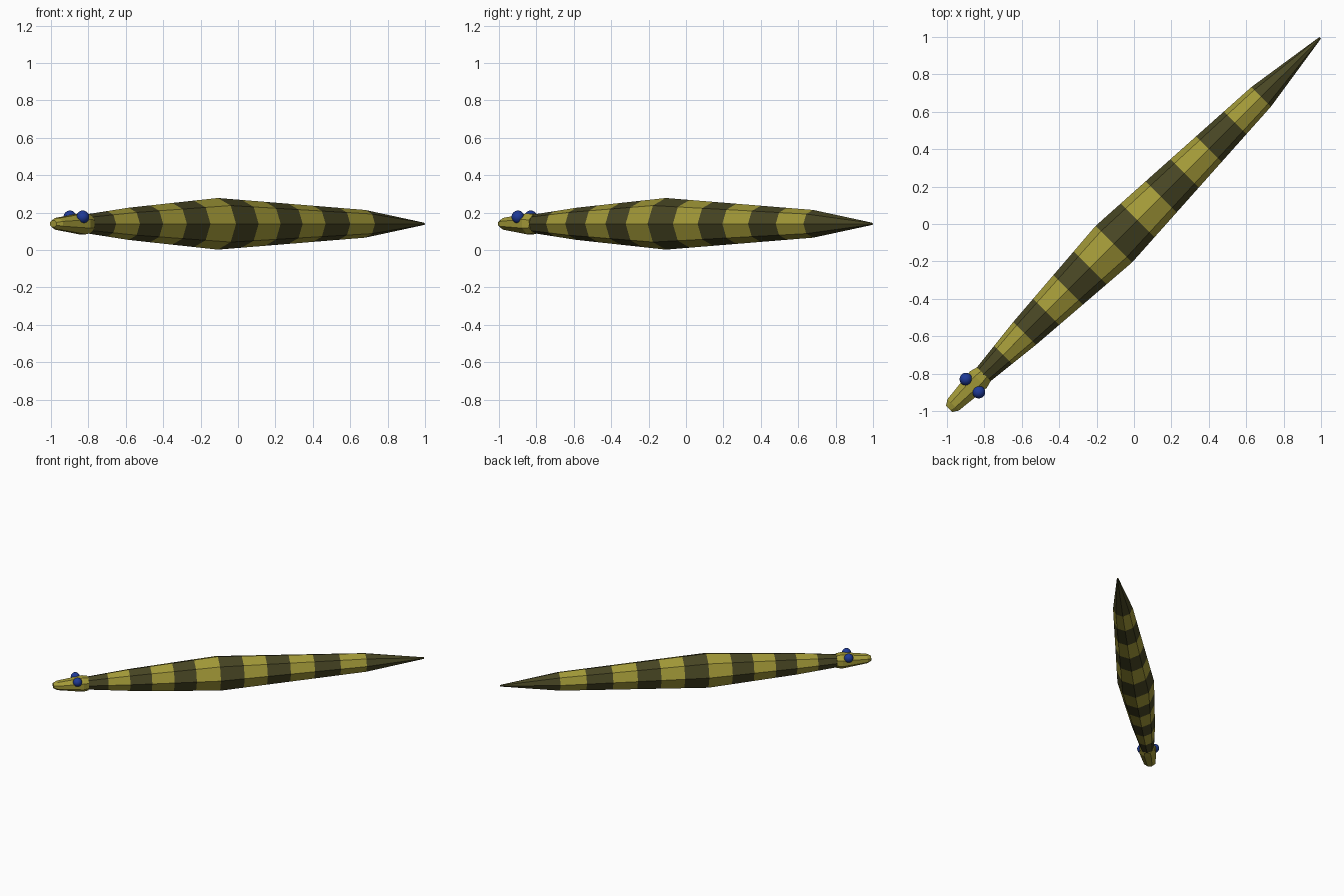
import bpy, bmesh, math
from mathutils import Vector

if "Cube" in bpy.data.objects:
    bpy.data.objects.remove(bpy.data.objects["Cube"])

MID_Z = 0.14
SIDE = Vector((1, -1, 0)).normalized()   # across the body
UP = Vector((0, 0, 1))


def material(name, rgb):
    m = bpy.data.materials.new(name)
    m.diffuse_color = (*rgb, 1)
    m.use_nodes = True
    m.node_tree.nodes["Principled BSDF"].inputs["Base Color"].default_value = m.diffuse_color
    return m


LIGHT = material("light olive", (0.37, 0.325, 0.04))
DARK = material("dark olive", (0.065, 0.061, 0.017))
BLUE = material("eye blue", (0.013, 0.042, 0.31))


def finish(name, bm, mats):
    bmesh.ops.recalc_face_normals(bm, faces=bm.faces[:])
    me = bpy.data.meshes.new(name)
    bm.to_mesh(me)
    bm.free()
    for m in mats:
        me.materials.append(m)
    ob = bpy.data.objects.new(name, me)
    bpy.context.collection.objects.link(ob)
    return ob


def loft(name, rings, mats, turn=0.0, rule=lambda i: 0, sides=8):
    """Octagonal loft along the diagonal; rings = (t, half width, half height)."""
    bm = bmesh.new()
    loops = []
    for t, w, h in rings:
        c = Vector((t, t, MID_Z))
        angles = [turn + 2 * math.pi * k / sides for k in range(sides)]
        loops.append([bm.verts.new(c + SIDE * w * math.cos(a) + UP * h * math.sin(a))
                      for a in angles])
    for i, (a, b) in enumerate(zip(loops, loops[1:])):
        for k in range(sides):
            j = (k + 1) % sides
            bm.faces.new((a[k], a[j], b[j], b[k])).material_index = rule(i)
    bm.faces.new(loops[0]).material_index = rule(0)
    bm.faces.new(loops[-1]).material_index = rule(len(rings) - 2)
    return finish(name, bm, mats)


# Body: spindle profile sampled at the stripe borders
PROFILE = [(-0.815, 0.05), (-0.585, 0.086), (-0.108, 0.138), (0.68, 0.074), (0.995, 0.006)]


def radius(t):
    for (t0, r0), (t1, r1) in zip(PROFILE, PROFILE[1:]):
        if t <= t1:
            return r0 + (r1 - r0) * (t - t0) / (t1 - t0)
    return PROFILE[-1][1]


borders = [-0.815, -0.70, -0.585, -0.47, -0.352, -0.235, -0.108,
           0.02, 0.145, 0.27, 0.40, 0.54, 0.68, 0.995]
loft("striped_body", [(t, radius(t), radius(t)) for t in borders],
     [DARK, LIGHT], rule=lambda i: i % 2)

# Head: tapered with flat top and sides, rimmed at the back, blunt snout
f = 1 / math.cos(math.pi / 8)
loft("head", [(-0.988, 0.024 * f, 0.018 * f), (-0.967, 0.043 * f, 0.031 * f),
              (-0.832, 0.063 * f, 0.056 * f), (-0.803, 0.052 * f, 0.05 * f)],
     [LIGHT], turn=math.pi / 8)

# Eyes: round beads on the upper sides of the head
for s, label in ((-1, "left"), (1, "right")):
    bm = bmesh.new()
    bmesh.ops.create_uvsphere(bm, u_segments=20, v_segments=12, radius=0.034)
    ob = finish(label + "_eye", bm, [BLUE])
    ob.data.shade_smooth()
    ob.location = Vector((-0.864, -0.864, 0.177)) + SIDE * s * 0.049
